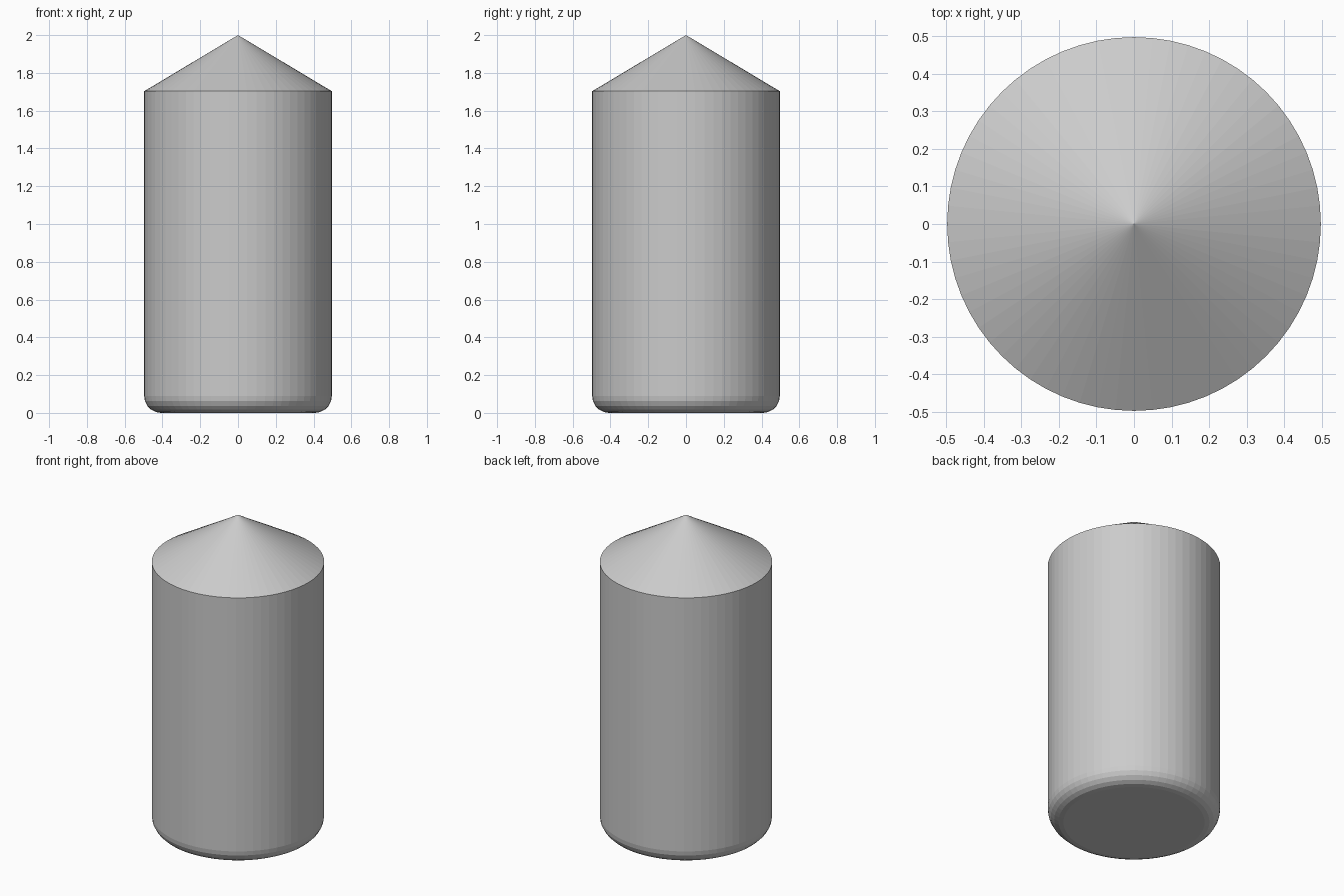
import bpy, bmesh, math

if "Cube" in bpy.data.objects:
    bpy.data.objects.remove(bpy.data.objects["Cube"])

SIDES = 64
R, FILLET, SHOULDER, TOP = 0.497, 0.09, 1.703, 2.0

# Half profile: rounded foot, straight wall, conical tip
profile = [(0, 0)]
for i in range(6):
    a = math.radians(90 * i / 5)
    profile.append((R - FILLET + FILLET * math.sin(a), FILLET - FILLET * math.cos(a)))
profile += [(R, SHOULDER), (0, TOP)]

# Spin the profile around the z axis
bm = bmesh.new()
verts = [bm.verts.new((x, 0, z)) for x, z in profile]
edges = [bm.edges.new(pair) for pair in zip(verts, verts[1:])]
bmesh.ops.spin(bm, geom=verts + edges, cent=(0, 0, 0), axis=(0, 0, 1),
               angle=math.tau, steps=SIDES, use_duplicate=False)
bmesh.ops.remove_doubles(bm, verts=bm.verts, dist=1e-4)
bmesh.ops.recalc_face_normals(bm, faces=bm.faces)

mesh = bpy.data.meshes.new("pointed_cylinder")
bm.to_mesh(mesh)
bm.free()
body = bpy.data.objects.new("pointed_cylinder", mesh)
bpy.context.collection.objects.link(body)
